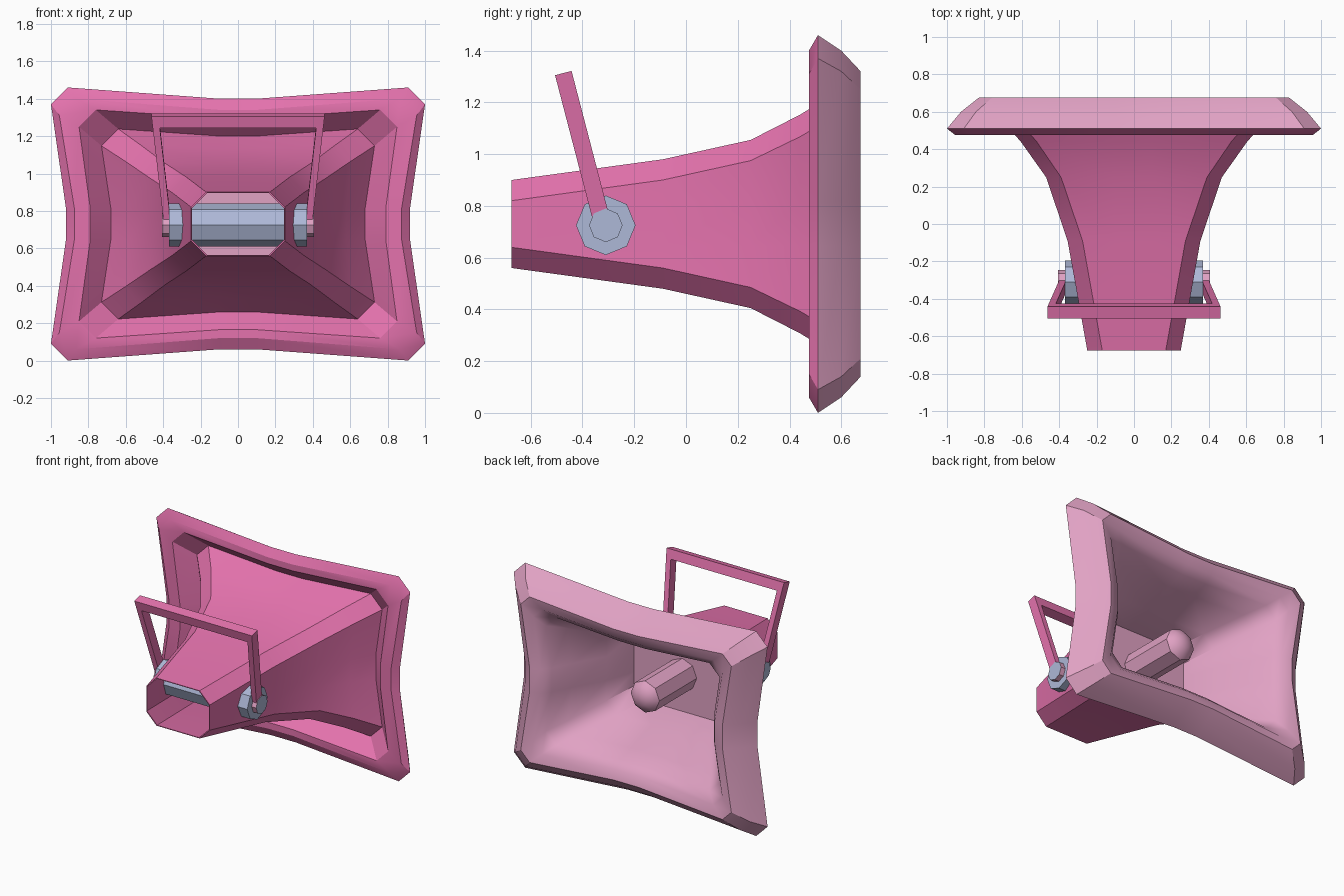
import bpy, bmesh, math
from mathutils import Matrix, Vector

if "Cube" in bpy.data.objects:
    bpy.data.objects.remove(bpy.data.objects["Cube"])

ZC = 0.73  # height of the horn axis


def material(name, rgb):
    m = bpy.data.materials.new(name)
    m.diffuse_color = (*rgb, 1)
    m.use_nodes = True
    m.node_tree.nodes["Principled BSDF"].inputs["Base Color"].default_value = m.diffuse_color
    return m


PINK = material("bright pink", (0.78, 0.17, 0.42))
PALE = material("pale pink", (0.75, 0.36, 0.55))
GREY = material("blue grey", (0.42, 0.48, 0.68))


def finish(bm, name, mats, smooth=None):
    bmesh.ops.recalc_face_normals(bm, faces=bm.faces[:])
    mesh = bpy.data.meshes.new(name)
    bm.to_mesh(mesh)
    bm.free()
    ob = bpy.data.objects.new(name, mesh)
    bpy.context.collection.objects.link(ob)
    for m in mats:
        mesh.materials.append(m)
    if smooth:
        bpy.ops.object.select_all(action='DESELECT')
        ob.select_set(True)
        bpy.context.view_layer.objects.active = ob
        bpy.ops.object.shade_smooth_by_angle(angle=math.radians(smooth))
    return ob


def loft(bm, rings, colours):
    """Skin point rings in order and cap both ends; colours = cap, bands..., cap."""
    rows = [[bm.verts.new(p) for p in r] for r in rings]
    bm.faces.new(rows[0]).material_index = colours[0]
    for a, b, c in zip(rows, rows[1:], colours[1:]):
        n = len(a)
        for i in range(n):
            j = (i + 1) % n
            bm.faces.new((a[i], a[j], b[j], b[i])).material_index = c
    bm.faces.new(rows[-1]).material_index = colours[-1]


def horn_ring(y, hx, hz, cut, pinch):
    """Chamfered rectangle with sides pulled in at their middles."""
    q = [(hx - pinch, 0.085), (hx, hz - cut), (hx - cut, hz), (0.1, hz - pinch * 0.75)]
    pts = q + [(-x, z) for x, z in reversed(q)]
    pts += [(-x, -z) for x, z in q] + [(x, -z) for x, z in reversed(q)]
    return [(x, y, ZC + z) for x, z in pts]


# Horn shell with flared rim: y, half width, half height, corner cut, side pinch, band colour
sections = [
    (0.02, 0.375, 0.265, 0.08, 0, 1),     # throat back wall
    (-0.09, 0.348, 0.243, 0.08, 0, 0),    # throat inside
    (-0.675, 0.245, 0.165, 0.08, 0, 0),
    (-0.675, 0.25, 0.17, 0.08, 0, 0),     # throat edge
    (-0.09, 0.355, 0.25, 0.08, 0, 0),     # outside of the flare
    (0.25, 0.47, 0.325, 0.08, 0.005, 0),
    (0.44, 0.605, 0.422, 0.085, 0.025, 0),
    (0.58, 0.73, 0.508, 0.09, 0.05, 0),
    (0.475, 0.85, 0.61, 0.09, 0.06, 0),   # back of the rim
    (0.475, 0.955, 0.67, 0.09, 0.08, 0),
    (0.51, 1.0, 0.73, 0.09, 0.08, 0),
    (0.60, 0.925, 0.67, 0.08, 0.075, 1),  # front bevel of the rim
    (0.675, 0.83, 0.59, 0.07, 0.07, 1),
    (0.655, 0.745, 0.515, 0.07, 0.06, 1),
    (0.60, 0.685, 0.455, 0.08, 0.045, 1),  # inside of the flare
    (0.47, 0.605, 0.41, 0.08, 0.03, 1),
    (0.25, 0.455, 0.312, 0.08, 0.005, 1),
    (0.04, 0.38, 0.265, 0.08, 0, 1),
]
bm = bmesh.new()
loft(bm, [horn_ring(*s[:5]) for s in sections], [s[5] for s in sections] + [1])
horn = finish(bm, "horn_shell", [PINK, PALE], 30)
# Soft shading across the mouth's inside, with a sharp edge at the back wall
for e in horn.data.edges:
    if min(e.vertices) >= 13 * 16 and max(e.vertices) < 17 * 16:
        e.use_edge_sharp = False


def round_ring(axis, t, r, centre, n=8):
    pts = []
    for i in range(n):
        a = 2 * math.pi * i / n
        c, s = r * math.cos(a), r * math.sin(a)
        pts.append(Vector(centre) + Vector((t, c, s) if axis == 'x' else (c, t, s)))
    return pts


# Centre plug with shallow domed end
bm = bmesh.new()
prof = [(0.03, 0.113), (0.46, 0.113), (0.49, 0.085), (0.51, 0.045), (0.515, 0.012)]
loft(bm, [round_ring('y', y, r, (0, 0, ZC)) for y, r in prof], [0] * 6)
finish(bm, "centre_plug", [PALE], 35)

# Cross bar through the throat
pivot = (0, -0.31, 0.725)
bm = bmesh.new()
loft(bm, [round_ring('x', x, 0.115, pivot) for x in (-0.37, 0.37)], [0] * 3)
finish(bm, "cross_bar", [GREY])

# Pivot pins on both ends of the bar
for side, label in ((1, "right"), (-1, "left")):
    bm = bmesh.new()
    loft(bm, [round_ring('x', side * x, 0.065, pivot) for x in (0.36, 0.405)], [0, 0, 1])
    finish(bm, label + "_pivot_pin", [PALE, GREY])

# Tilted U-shaped bracket
half = [(0.36, 0), (0.398, 0), (0.463, 0.58)]
outline = half + [(-x, z) for x, z in reversed(half)] + [(-0.418, 0.515), (0.418, 0.515)]
bm = bmesh.new()
face = bm.faces.new([bm.verts.new((x, -0.033, z)) for x, z in outline])
ext = bmesh.ops.extrude_face_region(bm, geom=[face])
bmesh.ops.translate(bm, vec=(0, 0.066, 0),
                    verts=[g for g in ext["geom"] if isinstance(g, bmesh.types.BMVert)])
bracket = finish(bm, "mounting_bracket", [PINK])
bracket.data.transform(Matrix.Translation((0, -0.328, 0.752)) @ Matrix.Rotation(math.radians(14.6), 4, 'X'))
